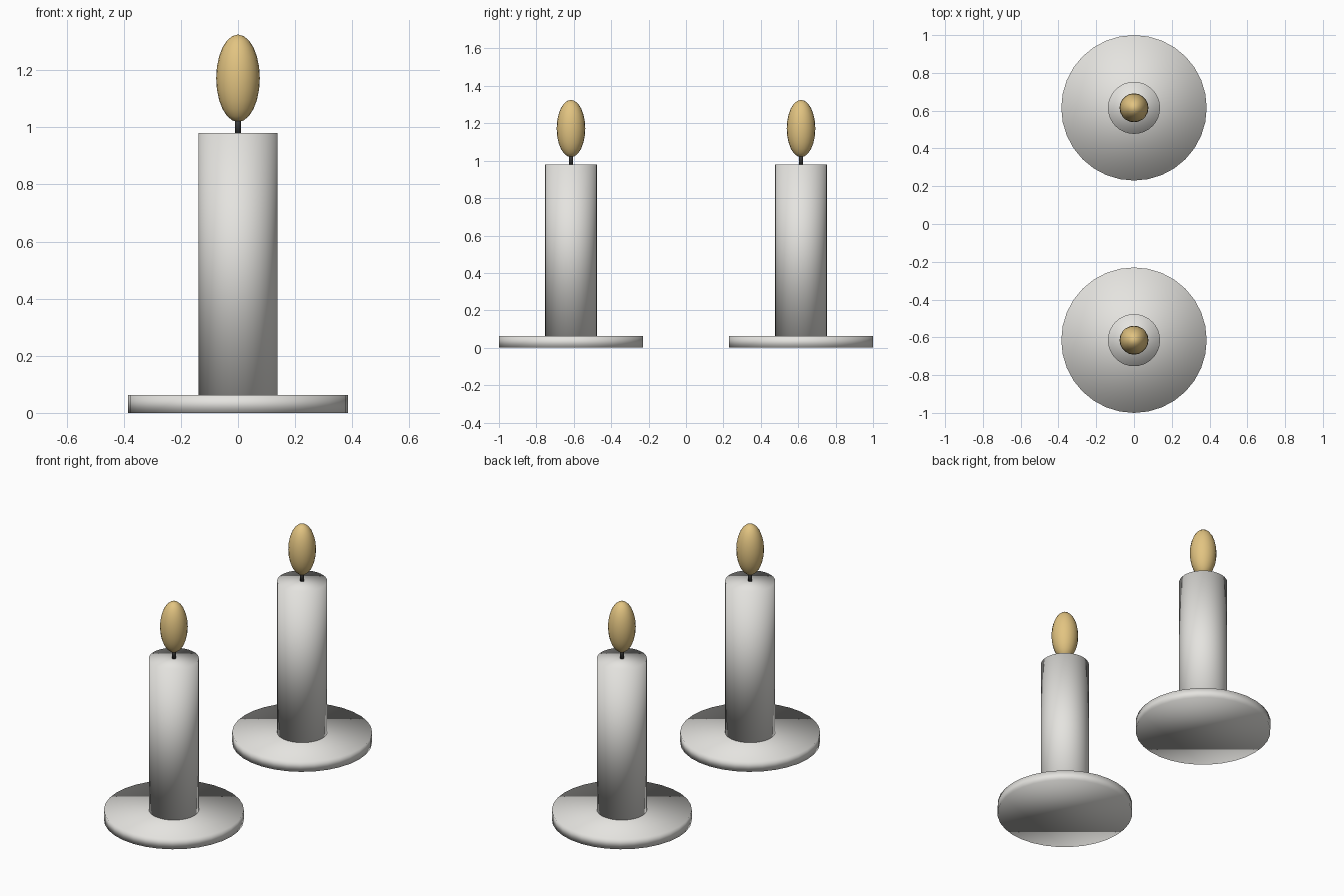
import bpy

cube = bpy.data.objects.get("Cube")
if cube:
    bpy.data.objects.remove(cube, do_unlink=True)


def make_material(name, rgb):
    mat = bpy.data.materials.new(name)
    mat.use_nodes = True
    mat.diffuse_color = (*rgb, 1)
    mat.node_tree.nodes["Principled BSDF"].inputs["Base Color"].default_value = (*rgb, 1)
    return mat


WAX = make_material("white wax", (0.78, 0.77, 0.74))
WICK = make_material("charred wick", (0.05, 0.05, 0.05))
FLAME = make_material("amber flame", (0.76, 0.55, 0.22))


def finish(name, mat):
    obj = bpy.context.object
    obj.name = name
    obj.data.materials.append(mat)
    bpy.ops.object.shade_smooth()
    return obj


def cylinder(name, radius, bottom, top, y, mat, sides=32):
    bpy.ops.mesh.primitive_cylinder_add(
        vertices=sides, radius=radius, depth=top - bottom,
        location=(0, y, (bottom + top) / 2))
    return finish(name, mat)


def candle(prefix, y):
    # Round saucer, wax column and wick
    cylinder(prefix + "_plate", 0.385, 0, 0.062, y, WAX)
    cylinder(prefix + "_candle", 0.138, 0.062, 0.98, y, WAX)
    cylinder(prefix + "_wick", 0.011, 0.98, 1.05, y, WICK, 16)
    # Flame is a stretched ball
    bpy.ops.mesh.primitive_uv_sphere_add(
        segments=20, ring_count=12, radius=0.0765, location=(0, y, 1.172))
    flame = finish(prefix + "_flame", FLAME)
    flame.scale.z = 2


candle("front", -0.615)
candle("back", 0.615)
